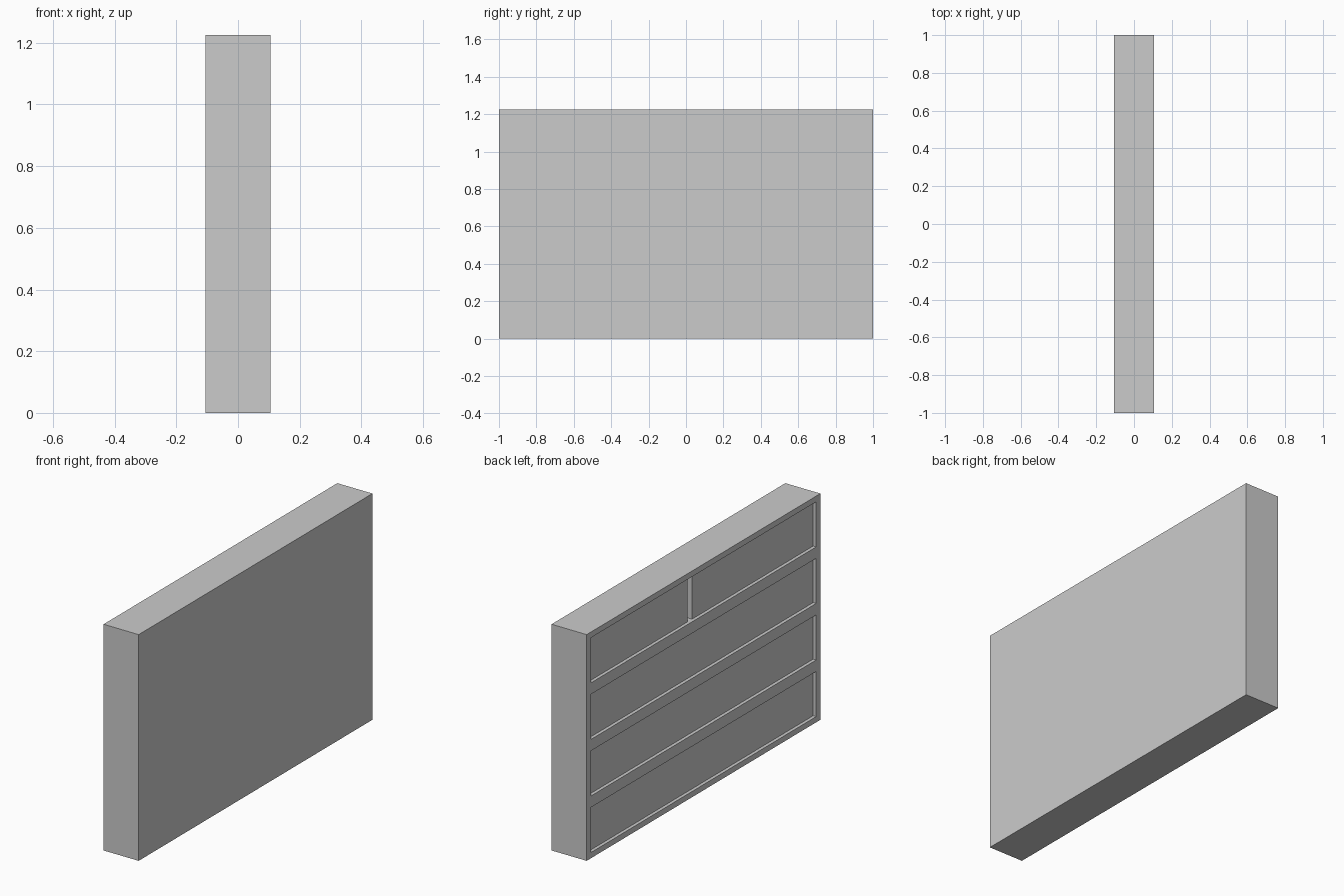
import bpy

if "Cube" in bpy.data.objects:
    bpy.data.objects.remove(bpy.data.objects["Cube"])

W, H, D = 2.0, 1.225, 0.21      # length (y), height (z), depth (x)
SIDE, EDGE = 0.036, 0.031       # side board and shelf half-thickness
ROWS, RECESS, BACK = 4, 0.018, 0.03
PITCH = H / ROWS
X0, X1 = -D / 2, D / 2


def box(name, x, y, z):
    """Box from three (low, high) ranges."""
    bpy.ops.mesh.primitive_cube_add(
        size=1, location=[(a + b) / 2 for a, b in (x, y, z)])
    ob = bpy.context.object
    ob.name = name
    ob.scale = [b - a for a, b in (x, y, z)]
    bpy.ops.object.transform_apply(location=False, rotation=False, scale=True)
    return ob


# Carcass: back board, sides, top, bottom and rails between the rows
inner = W / 2 - SIDE
box("back_board", (X1 - BACK, X1), (-W / 2, W / 2), (0, H))
for label, s in (("left", 1), ("right", -1)):
    y = sorted((s * inner, s * W / 2))
    box(f"{label}_side", (X0, X1 - BACK), y, (0, H))
for i in range(ROWS + 1):
    z = (max(0, i * PITCH - EDGE), min(H, i * PITCH + EDGE))
    name = "bottom_board" if i == 0 else "top_board" if i == ROWS else f"rail_{i}"
    box(name, (X0, X1 - BACK), (-inner, inner), z)

# Drawers: slightly recessed, the top row split in two by an open gap
GAP = (0.073, 0.111)
for i in range(ROWS):
    spans = [(-inner, inner)]
    if i == ROWS - 1:
        spans = [(-inner, GAP[0]), (GAP[1], inner)]
    for j, y in enumerate(spans):
        box(f"drawer_{i + 1}_{j + 1}", (X0 + RECESS, X1 - BACK), y,
            (i * PITCH + EDGE, (i + 1) * PITCH - EDGE))
